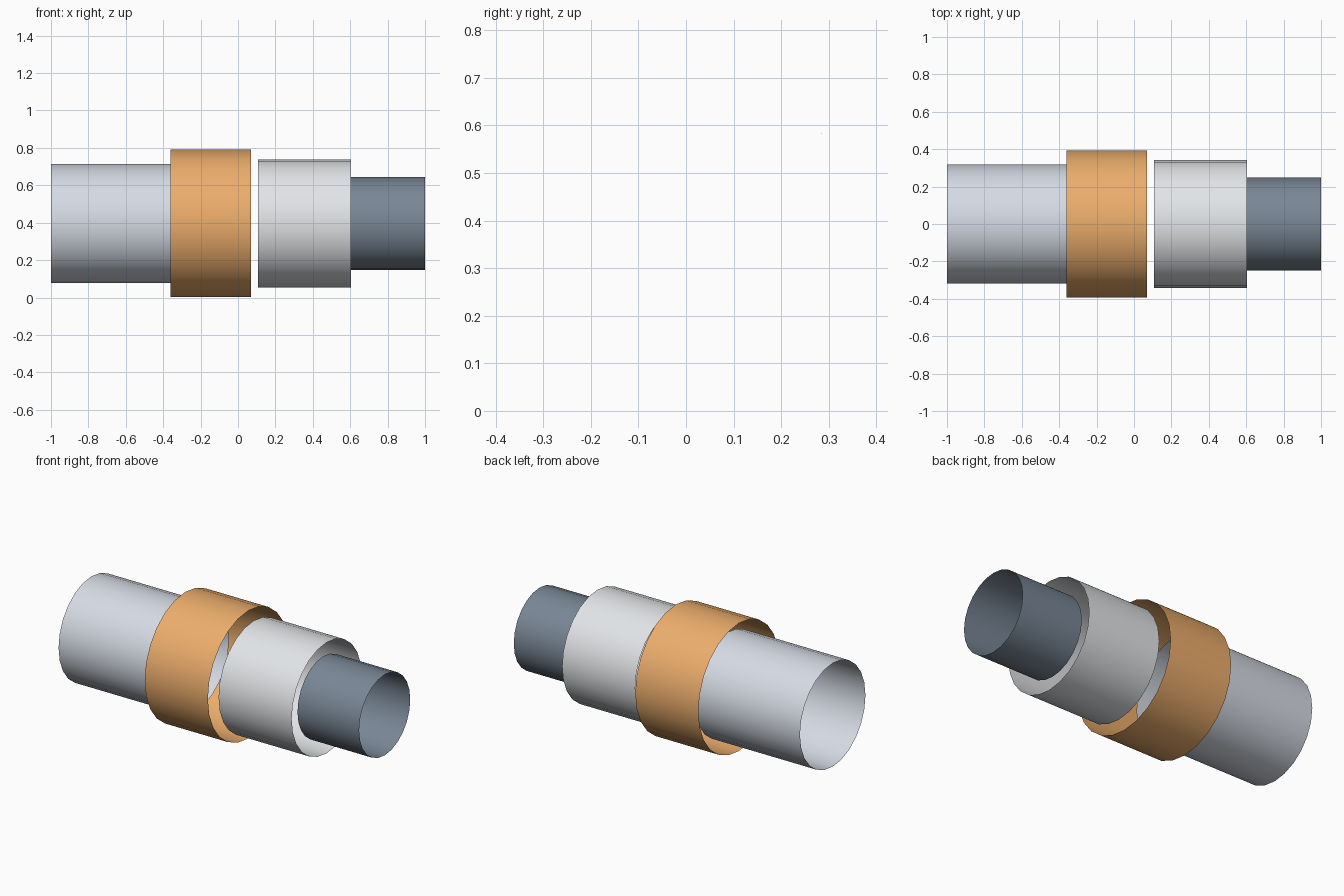
import bpy, math

if "Cube" in bpy.data.objects:
    bpy.data.objects.remove(bpy.data.objects["Cube"])

AXIS_Z = 0.396
SIDES = 24


def material(name, rgb):
    mat = bpy.data.materials.new(name)
    mat.diffuse_color = (*rgb, 1)
    mat.use_nodes = True
    mat.node_tree.nodes["Principled BSDF"].inputs["Base Color"].default_value = mat.diffuse_color
    return mat


def tube(name, x0, x1, radius, mat=None):
    """Open-ended thin tube lying along x."""
    bpy.ops.mesh.primitive_cylinder_add(
        vertices=SIDES, radius=radius, depth=x1 - x0, end_fill_type='NOTHING',
        location=((x0 + x1) / 2, 0, AXIS_Z), rotation=(0, math.pi / 2, 0))
    obj = bpy.context.object
    obj.name = name
    bpy.ops.object.transform_apply(location=False, rotation=True, scale=True)
    bpy.ops.object.shade_smooth_by_angle(angle=math.radians(30))
    if mat:
        obj.data.materials.append(mat)
    return obj


pale = material("pale_blue", (0.67, 0.71, 0.78))
orange = material("orange", (0.84, 0.42, 0.15))
white = material("off_white", (0.76, 0.78, 0.80))
slate = material("slate", (0.19, 0.24, 0.30))

# Rear barrel, reaching a little way into the collar
tube("rear_barrel", -1.0, -0.285, 0.319, pale)
# Wide collar ring
tube("collar", -0.36, 0.07, 0.394, orange)
# Front sleeve, separated from the collar by a gap
tube("front_sleeve", 0.107, 0.605, 0.342, white)
# Narrow nozzle, starting just inside the sleeve
tube("nozzle", 0.58, 1.0, 0.249, slate)
